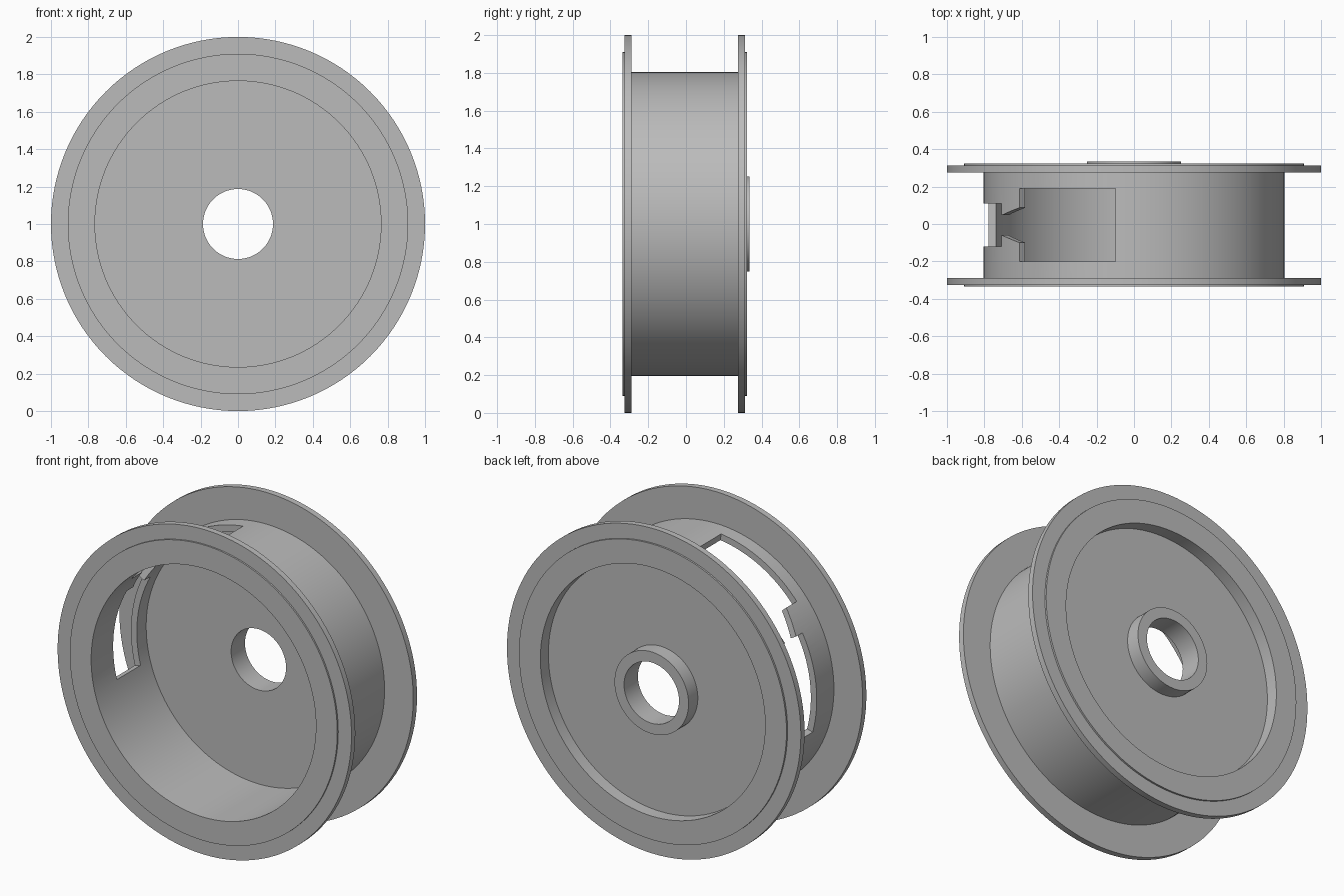
import bpy
import bmesh
from math import cos, sin, radians, pi

cube = bpy.data.objects.get("Cube")
if cube:
    bpy.data.objects.remove(cube, do_unlink=True)

SEGMENTS = 128
MID_Y = -0.006          # middle of the barrel along the axle

grey = bpy.data.materials.new("plain grey")
grey.use_nodes = True
colour = (0.5, 0.5, 0.5, 1)
grey.diffuse_color = colour
grey.node_tree.nodes["Principled BSDF"].inputs["Base Color"].default_value = colour


def loft(name, rings, close=False):
    """Join rings of points with quads, capped or closed into a loop."""
    bm = bmesh.new()
    loops = [[bm.verts.new(p) for p in ring] for ring in rings]
    pairs = list(zip(loops, loops[1:]))
    if close:
        pairs.append((loops[-1], loops[0]))
    else:
        bm.faces.new(loops[0])
        bm.faces.new(loops[-1])
    for a, b in pairs:
        for i in range(len(a)):
            j = (i + 1) % len(a)
            bm.faces.new((a[i], a[j], b[j], b[i]))
    bmesh.ops.recalc_face_normals(bm, faces=bm.faces)
    mesh = bpy.data.meshes.new(name)
    bm.to_mesh(mesh)
    bm.free()
    mesh.materials.append(grey)
    obj = bpy.data.objects.new(name, mesh)
    bpy.context.collection.objects.link(obj)
    return obj


def polar(radius, angle, y):
    """Point at an angle measured upwards from the -x side."""
    return (-radius * cos(angle), y, 1 + radius * sin(angle))


# Spool: cup-shaped barrel, two flanges with raised lips, web and hub
OUTER, INNER, LIP, HUB, BORE = 0.805, 0.765, 0.91, 0.252, 0.187
profile = [
    (INNER, -0.335), (LIP, -0.335), (LIP, -0.325), (1, -0.325), (1, -0.288), (OUTER, -0.288),
    (OUTER, 0.275), (1, 0.275), (1, 0.312), (LIP, 0.312), (LIP, 0.323), (INNER, 0.323),
    (INNER, 0.245), (HUB, 0.245), (HUB, 0.335), (BORE, 0.335), (BORE, 0.2), (INNER, 0.2),
]
spool = loft("spool", [[polar(r, 2 * pi * i / SEGMENTS, y) for r, y in profile]
                       for i in range(SEGMENTS)], close=True)

# Slot cutter: narrow slot, flared neck and wide slot along the barrel wall
stations = [(-15, 0.115), (28.5, 0.115), (28.5, 0.053), (40.4, 0.093), (40.4, 0.195), (83, 0.195)]
sections = [stations[0]]
for (a0, w0), (a1, w1) in zip(stations, stations[1:]):
    steps = max(1, round((a1 - a0) / 3))
    sections += [(a0 + (a1 - a0) * k / steps, w0 + (w1 - w0) * k / steps)
                 for k in range(1, steps + 1)]
rings = []
for degrees, half in sections:
    a = radians(degrees)
    rings.append([polar(r, a, MID_Y + s * half)
                  for r, s in ((0.72, -1), (0.72, 1), (0.86, 1), (0.86, -1))])
cutter = loft("slot_cutter", rings)
cutter.hide_render = True
cutter.hide_viewport = True

cut = spool.modifiers.new("slot", 'BOOLEAN')
cut.operation = 'DIFFERENCE'
cut.solver = 'EXACT'
cut.object = cutter

# Apply the cut, then shade the round walls smooth
bpy.context.view_layer.update()
evaluated = spool.evaluated_get(bpy.context.evaluated_depsgraph_get())
cut_mesh = bpy.data.meshes.new_from_object(evaluated)
spool.modifiers.clear()
spool.data = cut_mesh
bpy.data.objects.remove(cutter, do_unlink=True)

bpy.ops.object.select_all(action='DESELECT')
spool.select_set(True)
bpy.context.view_layer.objects.active = spool
bpy.ops.object.shade_smooth_by_angle(angle=radians(30))
